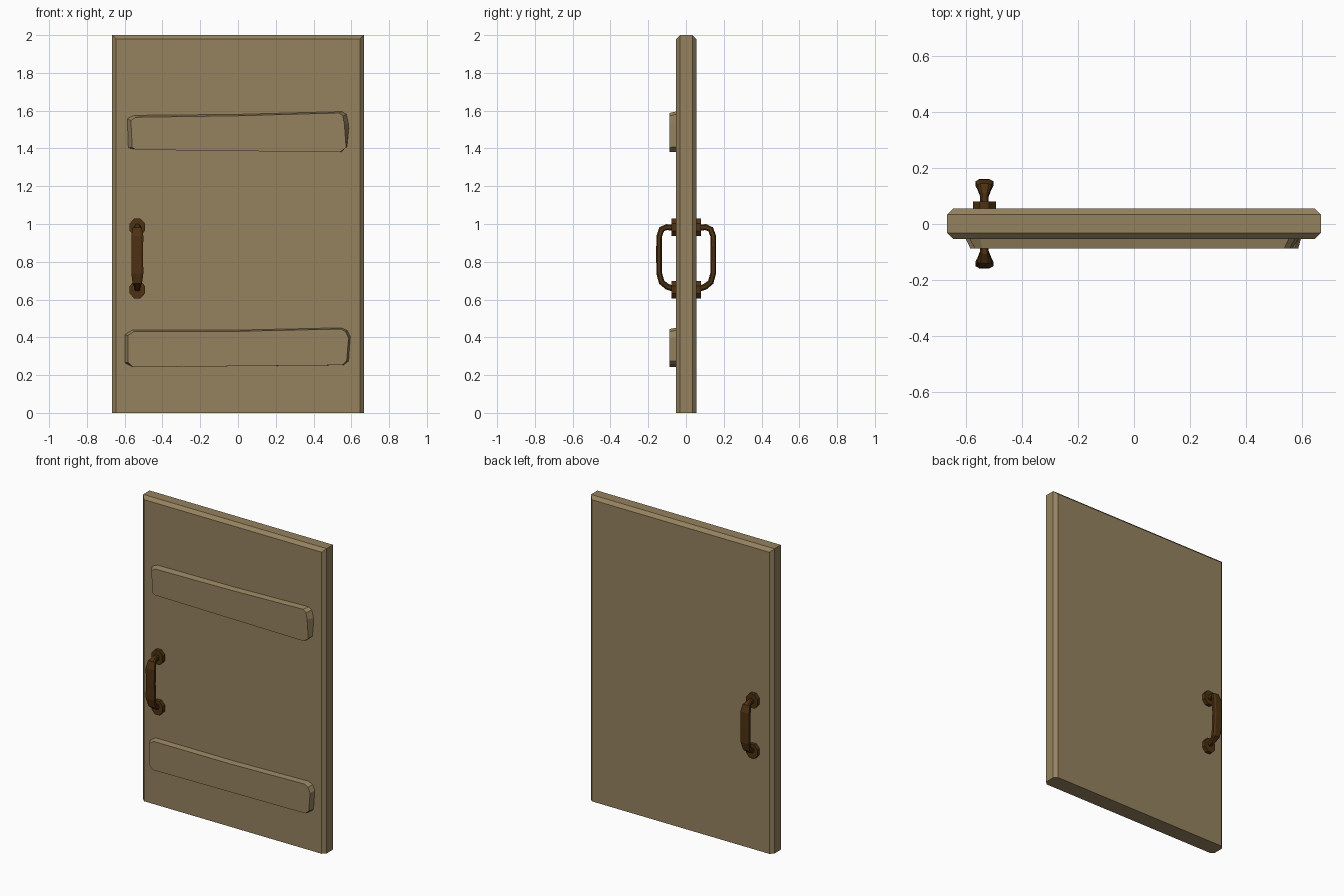
import bpy, bmesh, math
from mathutils import Vector

if "Cube" in bpy.data.objects:
    bpy.data.objects.remove(bpy.data.objects["Cube"])


def material(name, rgb):
    m = bpy.data.materials.new(name)
    m.diffuse_color = (*rgb, 1)
    m.use_nodes = True
    m.node_tree.nodes["Principled BSDF"].inputs["Base Color"].default_value = m.diffuse_color
    return m


WOOD = material("tan wood", (0.30, 0.225, 0.115))
METAL = material("dark bronze", (0.075, 0.031, 0.006))
Y_MID = 0.001          # centre of the slab thickness
HALF = 0.054           # half of the slab thickness


def finish(bm, name, mat):
    bmesh.ops.recalc_face_normals(bm, faces=bm.faces)
    me = bpy.data.meshes.new(name)
    bm.to_mesh(me)
    bm.free()
    me.materials.append(mat)
    ob = bpy.data.objects.new(name, me)
    bpy.context.collection.objects.link(ob)
    return ob


def loft(name, rings, mat):
    """Join equal-length rings of points and cap both ends."""
    bm = bmesh.new()
    vs = [[bm.verts.new(p) for p in r] for r in rings]
    n = len(vs[0])
    for a, b in zip(vs, vs[1:]):
        for i in range(n):
            j = (i + 1) % n
            bm.faces.new((a[i], a[j], b[j], b[i]))
    bm.faces.new(vs[0])
    bm.faces.new(vs[-1])
    return finish(bm, name, mat)


# Door slab: chamfered on the sides and top, square at the bottom
bm = bmesh.new()
bmesh.ops.create_cube(bm, size=1)
for v in bm.verts:
    v.co = (v.co.x * 1.332, v.co.y * 2 * HALF + Y_MID, (v.co.z + 0.5) * 2)
edges = [e for e in bm.edges
         if not all(v.co.z < 0.01 for v in e.verts)
         and abs(e.verts[0].co.y - e.verts[1].co.y) < 0.01]
bmesh.ops.bevel(bm, geom=edges, offset=0.021, segments=1, affect='EDGES')
finish(bm, "door_slab", WOOD)

# Cross battens: uneven outline at the door, narrower outline in front
upper_back = [(-0.59, 1.56), (-0.55, 1.577), (0, 1.582), (0.555, 1.597), (0.578, 1.583),
              (0.59, 1.53), (0.578, 1.41), (0.545, 1.38), (-0.54, 1.393), (-0.585, 1.402)]
upper_front = [(-0.567, 1.548), (-0.54, 1.565), (0, 1.573), (0.535, 1.588), (0.555, 1.572),
               (0.563, 1.53), (0.572, 1.405), (0.54, 1.38), (-0.54, 1.393), (-0.56, 1.405)]
lower_back = [(-0.603, 0.415), (-0.563, 0.44), (0, 0.44), (0.55, 0.452), (0.58, 0.438),
              (0.597, 0.405), (0.588, 0.275), (0.56, 0.253), (-0.56, 0.242), (-0.603, 0.264)]
lower_front = [(-0.583, 0.41), (-0.55, 0.431), (0, 0.432), (0.545, 0.444), (0.57, 0.43),
               (0.585, 0.395), (0.575, 0.275), (0.55, 0.253), (-0.555, 0.242), (-0.583, 0.268)]
for name, back, front in (("upper_batten", upper_back, upper_front),
                          ("lower_batten", lower_back, lower_front)):
    loft(name, [[(x, y, z) for x, z in pts]
                for pts, y in ((back, -0.045), (front, -0.088))], WOOD)

# Handles: a swept bar of varying width between two octagonal plates, both sides
HX = -0.533
# distance from slab centre, height, half width, half thickness
PATH = [(0.060, 0.982, 0.015, 0.016), (0.105, 0.983, 0.015, 0.016),
        (0.130, 0.972, 0.025, 0.016), (0.143, 0.935, 0.032, 0.015),
        (0.144, 0.840, 0.030, 0.015), (0.143, 0.740, 0.032, 0.015),
        (0.130, 0.692, 0.025, 0.016), (0.100, 0.668, 0.015, 0.016),
        (0.060, 0.655, 0.015, 0.016)]
for side, label in ((-1, "front"), (1, "back")):
    rings = []
    for i, (d, z, w, t) in enumerate(PATH):
        a, b = PATH[max(i - 1, 0)], PATH[min(i + 1, len(PATH) - 1)]
        tan = Vector((b[0] - a[0], b[1] - a[1])).normalized()
        ring = []
        for u, s in ((1, .55), (.6, 1), (-.6, 1), (-1, .55),
                     (-1, -.55), (-.6, -1), (.6, -1), (1, -.55)):
            ring.append((HX + u * w, Y_MID + side * (d - tan.y * s * t), z + tan.x * s * t))
        rings.append(ring)
    loft(label + "_handle_bar", rings, METAL)
    for z, where in ((0.983, "upper"), (0.652, "lower")):
        octagon = [(0.044 * math.cos(math.radians(22.5 + 45 * k)),
                    0.050 * math.sin(math.radians(22.5 + 45 * k))) for k in range(8)]
        loft(f"{label}_{where}_handle_plate",
             [[(HX + x, Y_MID + side * d, z + h) for x, h in octagon]
              for d in (0.048, 0.079)], METAL)
